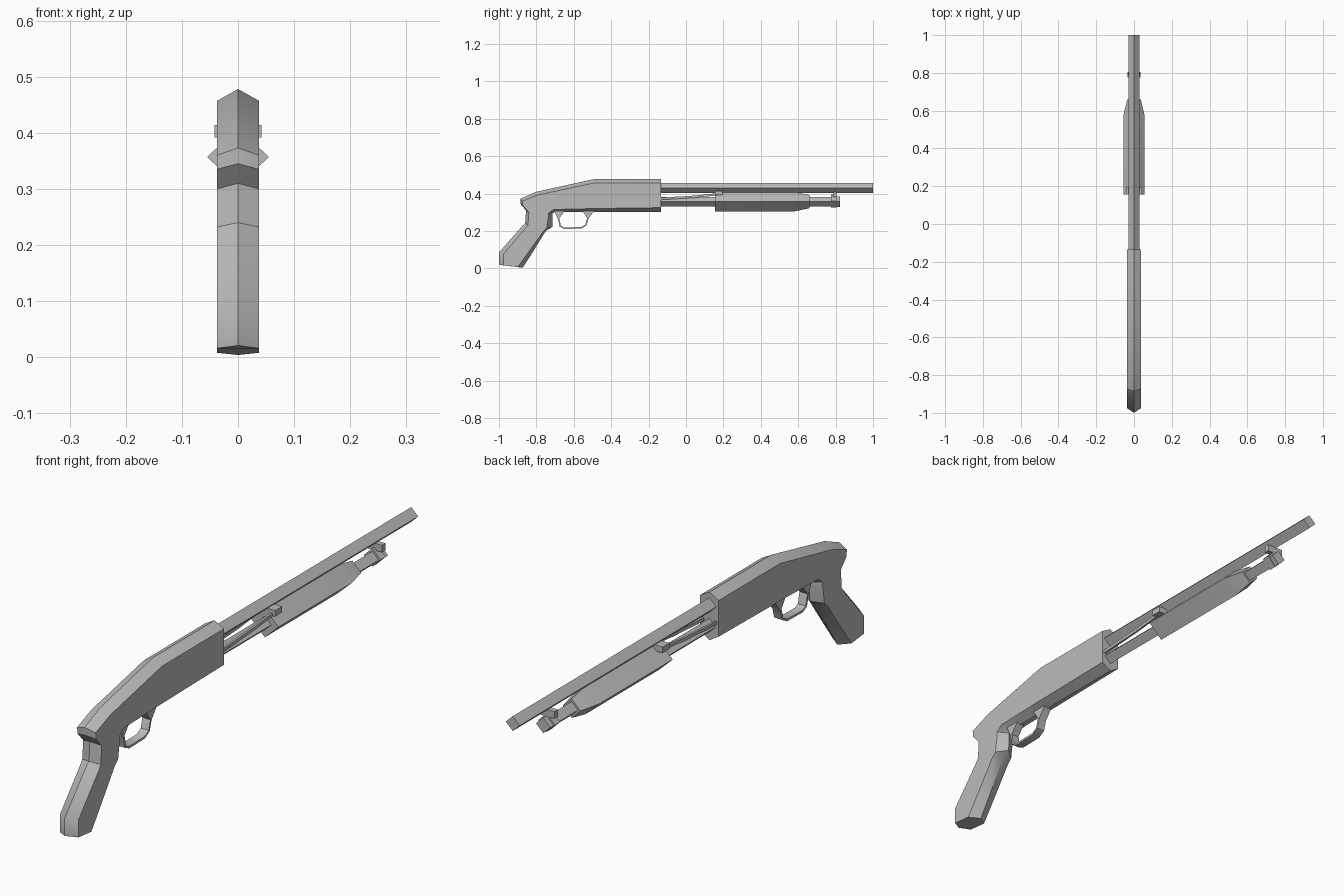
import bpy, bmesh, math

if "Cube" in bpy.data.objects:
    bpy.data.objects.remove(bpy.data.objects["Cube"])

grey = bpy.data.materials.new("plain_grey")
grey.use_nodes = True
colour = (0.5, 0.5, 0.5, 1)
grey.diffuse_color = colour
grey.node_tree.nodes["Principled BSDF"].inputs["Base Color"].default_value = colour


def loft(name, rings, angle=35):
    """Skin a list of closed rings with equal point counts and cap both ends."""
    bm = bmesh.new()
    loops = [[bm.verts.new(p) for p in ring] for ring in rings]
    n = len(loops[0])
    for a, b in zip(loops, loops[1:]):
        for i in range(n):
            j = (i + 1) % n
            bm.faces.new((a[i], a[j], b[j], b[i]))
    bm.faces.new(loops[0])
    bm.faces.new(loops[-1])
    bmesh.ops.recalc_face_normals(bm, faces=bm.faces)
    mesh = bpy.data.meshes.new(name)
    bm.to_mesh(mesh)
    bm.free()
    mesh.materials.append(grey)
    ob = bpy.data.objects.new(name, mesh)
    bpy.context.collection.objects.link(ob)
    bpy.ops.object.select_all(action='DESELECT')
    ob.select_set(True)
    bpy.context.view_layer.objects.active = ob
    bpy.ops.object.shade_smooth_by_angle(angle=math.radians(angle))
    return ob


def diamond(y, z, rx, rz):
    return [(rx, y, z), (0, y, z + rz), (-rx, y, z), (0, y, z - rz)]


def rect(y, z, x, rx, rz):
    return [(x + sx * rx, y, z + sz * rz)
            for sx, sz in ((1, 1), (-1, 1), (-1, -1), (1, -1))]


def hexagon(top, high, low, bottom, w=0.0375):
    """Six-sided section: centre ridges at both ends, flat sides between."""
    return [(0, *top), (w, *high), (w, *low), (0, *bottom), (-w, *low), (-w, *high)]


# Receiver, flowing round into the pistol grip
loft("receiver_and_grip", [
    hexagon((-.135, .478), (-.135, .457), (-.135, .325), (-.135, .302)),
    hexagon((-.49, .478), (-.49, .457), (-.50, .32), (-.50, .302)),
    hexagon((-.80, .41), (-.79, .393), (-.71, .315), (-.70, .302)),
    hexagon((-.885, .373), (-.875, .36), (-.735, .295), (-.713, .295)),
    hexagon((-.885, .345), (-.872, .335), (-.735, .28), (-.713, .28)),
    hexagon((-.855, .31), (-.84, .30), (-.74, .25), (-.713, .25)),
    hexagon((-.86, .24), (-.845, .232), (-.745, .215), (-.715, .222)),
    hexagon((-.88, .222), (-.86, .212), (-.765, .195), (-.75, .20)),
    hexagon((-1.0, .085), (-.975, .078), (-.865, .055), (-.83, .07)),
    hexagon((-1.0, .021), (-.975, .016), (-.90, .008), (-.873, .004)),
])

# Barrel and the magazine tube below it
loft("barrel", [diamond(y, .431, .028, .027) for y in (-.15, 1)])
loft("magazine_tube", [diamond(y, .357, .026, .025) for y in (-.15, .81)])
loft("tube_cap", [diamond(y, .357, .029, .028) for y in (.805, .824)])

# Sliding fore-end with its tapered tip
loft("fore_end", [
    diamond(.155, .357, .055, .052),
    diamond(.58, .357, .055, .052),
    diamond(.66, .357, .036, .035),
])

# Clamp joining tube and barrel
loft("barrel_clamp_ring", [diamond(y, .36, .034, .034) for y in (.775, .805)])
loft("barrel_clamp_block", [rect(y, .396, 0, .033, .013) for y in (.785, .805)])

# Fore-end bracket and the two action bars
loft("action_bracket", [rect(y, .403, 0, .042, .011) for y in (.155, .195)])
for side, label in ((1, "left"), (-1, "right")):
    loft(label + "_action_bar", [
        rect(y, z, side * .026, .004, .006)
        for y, z in ((-.15, .372), (.04, .383), (.165, .396))])

# Trigger guard, a flat strip bent through a bow
path = [(-.70, .307), (-.68, .262), (-.672, .225), (-.65, .215),
        (-.56, .217), (-.535, .232), (-.525, .268), (-.495, .307)]
rings = []
for i, (y, z) in enumerate(path):
    y0, z0 = path[max(i - 1, 0)]
    y1, z1 = path[min(i + 1, len(path) - 1)]
    d = math.hypot(y1 - y0, z1 - z0)
    ny, nz = -(z1 - z0) / d * .004, (y1 - y0) / d * .004
    rings.append([(x, y + s * ny, z + s * nz)
                  for x, s in ((.016, 1), (-.016, 1), (-.016, -1), (.016, -1))])
loft("trigger_guard", rings)

# Wedges where the guard meets the receiver
for name, y, tip in (("rear_guard_wedge", -.675, -.678), ("front_guard_wedge", -.525, -.528)):
    loft(name, [[(x, y - .028, .307), (x, y + .028, .307), (x, tip, .268)]
                for x in (-.016, .016)])
